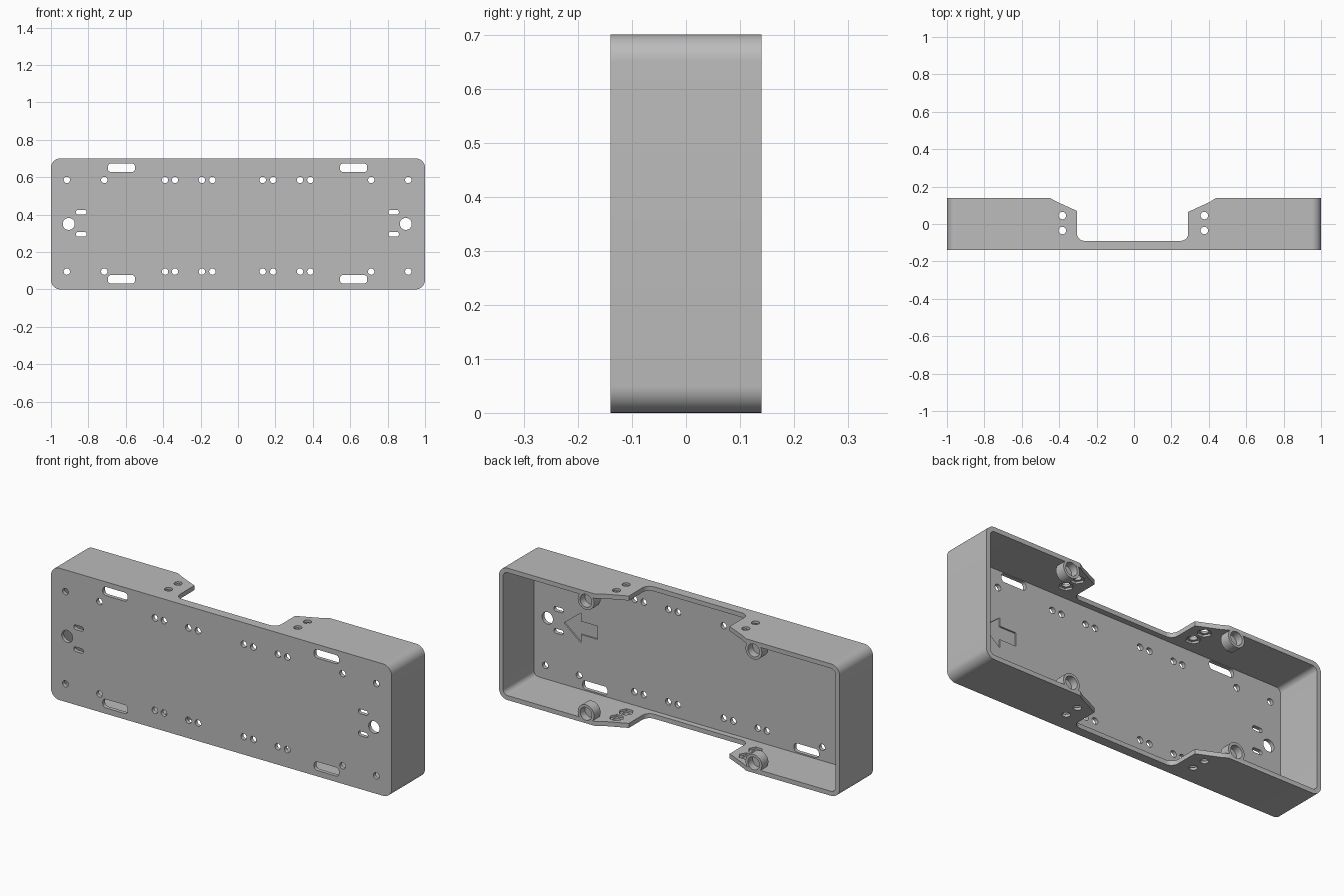
import bpy, bmesh, math

if "Cube" in bpy.data.objects:
    bpy.data.objects.remove(bpy.data.objects["Cube"])

H = 0.70      # height
D = 0.14      # half depth
WALL = 0.024

grey = bpy.data.materials.new("plain_grey")
grey.diffuse_color = (0.5, 0.5, 0.5, 1)
grey.use_nodes = True
grey.node_tree.nodes["Principled BSDF"].inputs["Base Color"].default_value = grey.diffuse_color


def rounded(x0, x1, z0, z1, r, n=10):
    """Rounded rectangle outline."""
    pts = []
    corners = [(x1 - r, z1 - r), (x0 + r, z1 - r), (x0 + r, z0 + r), (x1 - r, z0 + r)]
    for k, (cx, cz) in enumerate(corners):
        for i in range(n + 1):
            a = math.pi / 2 * (k + i / n)
            pts.append((cx + r * math.cos(a), cz + r * math.sin(a)))
    return pts


def circle(cx, cy, r, n=24):
    return [(cx + r * math.cos(2 * math.pi * i / n), cy + r * math.sin(2 * math.pi * i / n))
            for i in range(n)]


def prisms(name, outlines, lo, hi, axis="y"):
    """One mesh object made of several outlines extruded along y or z."""
    bm = bmesh.new()
    for pts in outlines:
        rings = []
        for t in (lo, hi):
            rings.append([bm.verts.new((a, t, b) if axis == "y" else (a, b, t)) for a, b in pts])
        n = len(pts)
        bm.faces.new(rings[0])
        bm.faces.new(rings[1][::-1])
        for i in range(n):
            j = (i + 1) % n
            bm.faces.new((rings[0][i], rings[1][i], rings[1][j], rings[0][j]))
    bmesh.ops.recalc_face_normals(bm, faces=bm.faces)
    me = bpy.data.meshes.new(name)
    bm.to_mesh(me)
    bm.free()
    me.materials.append(grey)
    ob = bpy.data.objects.new(name, me)
    bpy.context.collection.objects.link(ob)
    return ob


def combine(target, tool, op="DIFFERENCE"):
    """Apply a boolean and remove the tool object."""
    tool.hide_render = True
    m = target.modifiers.new("bool", "BOOLEAN")
    m.operation, m.solver, m.object = op, "EXACT", tool
    bpy.context.view_layer.objects.active = target
    bpy.ops.object.modifier_apply(modifier=m.name)
    bpy.data.objects.remove(tool)


# open-backed tray
tray = prisms("mounting_tray", [rounded(-1, 1, 0, H, 0.05)], -D, D)
combine(tray, prisms("cavity", [rounded(-1 + WALL, 1 - WALL, WALL, H - WALL, 0.027)], -0.12, 0.3))

# notch through the top and bottom walls
r = 0.04
notch = [(-0.555, 0.2), (-0.45, 0.14), (-0.415, 0.12), (-0.305, 0.07)]
for cx, start in ((-0.305 + r, 180), (0.29 - r, 270)):
    for i in range(9):
        a = math.radians(start + 90 * i / 8)
        notch.append((cx + r * math.cos(a), -0.09 + r + r * math.sin(a)))
notch += [(0.29, 0.065), (0.40, 0.115), (0.44, 0.14), (0.536, 0.2)]
combine(tray, prisms("notch", [notch], -0.1, H + 0.1, "z"))

# screw holes and hexagonal nut pockets in the top and bottom walls
spots = [(x, y) for x in (-0.383, 0.376) for y in (0.045, -0.035)]
combine(tray, prisms("nut_pockets", [circle(x, y, 0.036, 6) for x, y in spots], 0.013, H - 0.013, "z"))
combine(tray, prisms("wall_holes", [circle(x, y, 0.02) for x, y in spots], -0.1, H + 0.1, "z"))

# holes and slots through the front plate
cuts = []
for x in (-0.915, -0.715, -0.39, -0.337, -0.193, -0.137, 0.132, 0.188, 0.332, 0.387, 0.712, 0.91):
    cuts += [circle(x, z, 0.017) for z in (0.095, 0.585)]
for x in (-0.905, 0.897):
    cuts.append(circle(x, 0.35, 0.032, 32))
for x in (-0.623, 0.618):
    cuts += [rounded(x - 0.073, x + 0.073, z - 0.023, z + 0.023, 0.018, 5) for z in (0.054, 0.65)]
for x in (-0.838, 0.832):
    cuts += [rounded(x - 0.028, x + 0.028, z - 0.012, z + 0.012, 0.010, 4) for z in (0.295, 0.412)]
combine(tray, prisms("plate_holes", cuts, -0.2, -0.08))

# engraved direction arrow on the inner face of the plate
arrow = [(0.80, 0.35), (0.70, 0.43), (0.70, 0.385), (0.605, 0.385),
         (0.605, 0.315), (0.70, 0.315), (0.70, 0.27)]
combine(tray, prisms("arrow_cut", [arrow], -0.128, -0.08))

# four round bosses with blind pockets at the back edge
seats = [(x, z) for x in (-0.495, 0.49) for z in (0.05, H - 0.05)]
combine(tray, prisms("bosses", [circle(x, z, 0.048, 32) for x, z in seats], 0.085, 0.1395), "UNION")
combine(tray, prisms("boss_pockets", [circle(x, z, 0.034, 32) for x, z in seats], 0.10, 0.2))

# smooth rounded corners, crisp edges elsewhere
bpy.ops.object.select_all(action="DESELECT")
tray.select_set(True)
bpy.context.view_layer.objects.active = tray
bpy.ops.object.shade_smooth_by_angle(angle=math.radians(30))
